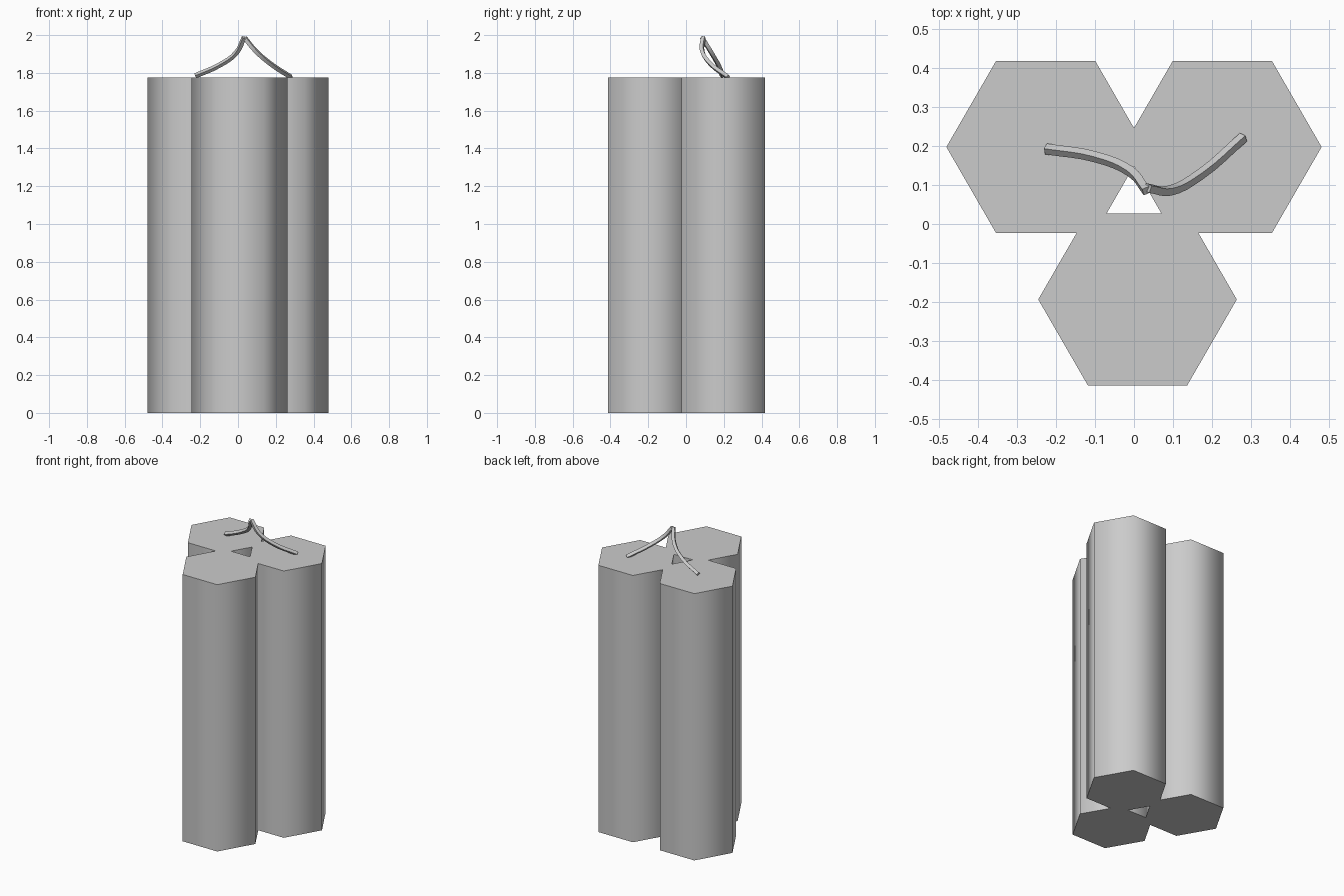
import bpy
import math

cube = bpy.data.objects.get("Cube")
if cube:
    bpy.data.objects.remove(cube, do_unlink=True)

grey = bpy.data.materials.new("plain grey")
grey.use_nodes = True
grey.diffuse_color = (0.6, 0.6, 0.6, 1)
grey.node_tree.nodes["Principled BSDF"].inputs["Base Color"].default_value = (0.6, 0.6, 0.6, 1)

RADIUS, HEIGHT = 0.254, 1.775


def finish(obj, name):
    obj.name = name
    obj.data.materials.append(grey)
    bpy.ops.object.shade_smooth_by_angle(angle=math.radians(70))


# Three six-sided sticks with rounded shading and flat ends
def stick(name, x, y):
    bpy.ops.mesh.primitive_cylinder_add(vertices=6, radius=RADIUS, depth=HEIGHT,
                                        location=(x, y, HEIGHT / 2),
                                        rotation=(0, 0, math.radians(30)))
    finish(bpy.context.object, name)


stick("front_stick", 0.009, -0.193)
stick("back_left_stick", 0.226, 0.197)
stick("back_right_stick", -0.226, 0.197)


# Thin four-sided fuses that rise from the back sticks and meet above the middle
def fuse(name, points):
    curve = bpy.data.curves.new(name, "CURVE")
    curve.dimensions = "3D"
    curve.bevel_depth = 0.014
    curve.bevel_resolution = 0
    curve.use_fill_caps = True
    curve.resolution_u = 4
    spline = curve.splines.new("BEZIER")
    spline.bezier_points.add(len(points) - 1)
    for bez, co in zip(spline.bezier_points, points):
        bez.co = co
        bez.handle_left_type = bez.handle_right_type = "AUTO"
    obj = bpy.data.objects.new(name, curve)
    bpy.context.collection.objects.link(obj)
    bpy.ops.object.select_all(action="DESELECT")
    obj.select_set(True)
    bpy.context.view_layer.objects.active = obj
    bpy.ops.object.convert(target="MESH")
    finish(bpy.context.object, name)


fuse("right_fuse", [(-0.225, 0.192, 1.785), (-0.1, 0.172, 1.84),
                    (-0.01, 0.135, 1.905), (0.032, 0.085, 1.987)])
fuse("left_fuse", [(0.28, 0.222, 1.778), (0.17, 0.127, 1.85),
                   (0.09, 0.085, 1.92), (0.035, 0.092, 1.987)])
